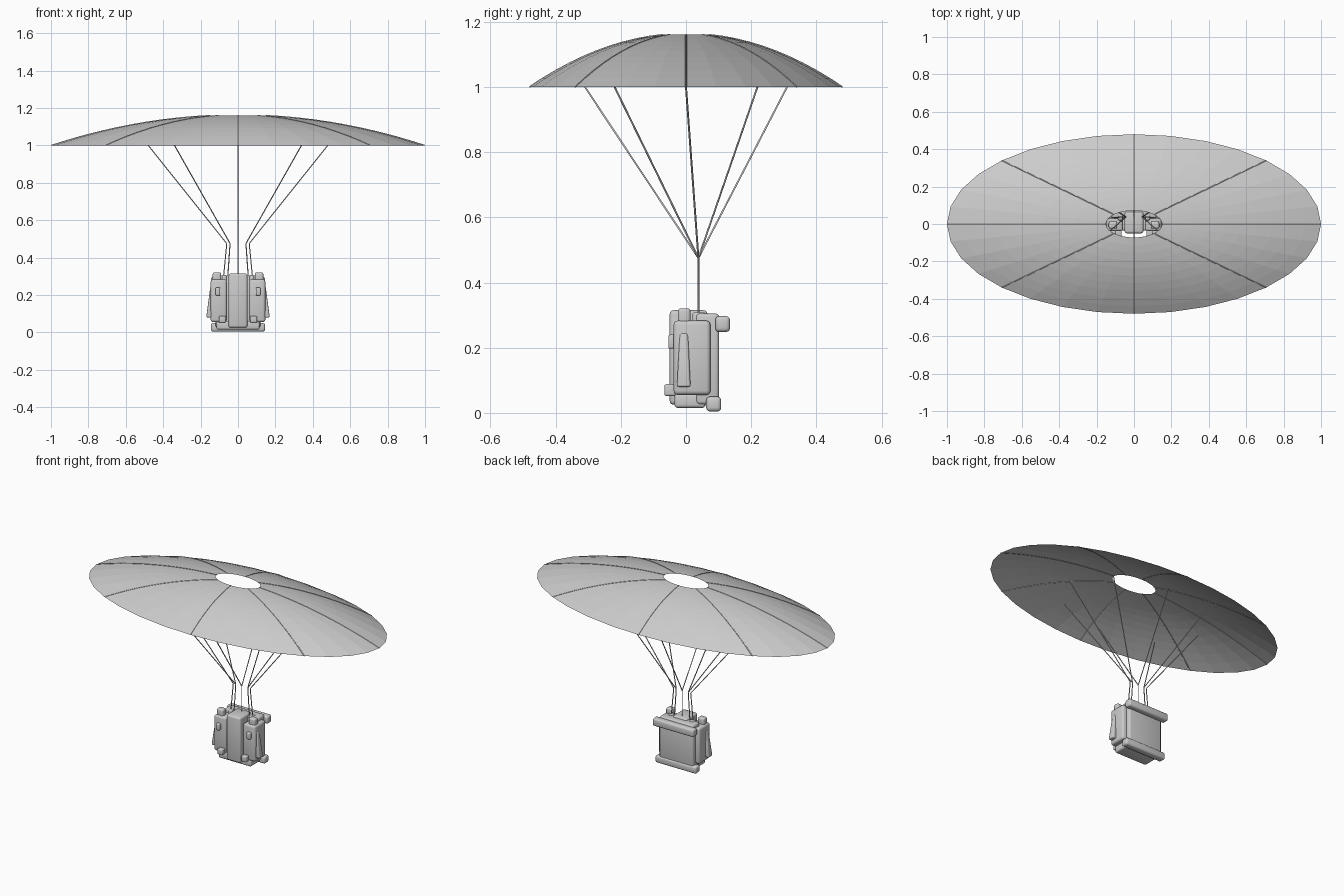
import bpy, bmesh
from math import sin, cos, pi
from mathutils import Vector

if "Cube" in bpy.data.objects:
    bpy.data.objects.remove(bpy.data.objects["Cube"])

grey = bpy.data.materials.new("plain_grey")
grey.use_nodes = True
COLOUR = (0.6, 0.6, 0.6, 1)
grey.diffuse_color = COLOUR
grey.node_tree.nodes["Principled BSDF"].inputs["Base Color"].default_value = COLOUR


def add(name, data):
    ob = bpy.data.objects.new(name, data)
    bpy.context.collection.objects.link(ob)
    data.materials.append(grey)
    return ob


def from_bmesh(name, bm):
    bmesh.ops.recalc_face_normals(bm, faces=bm.faces)
    mesh = bpy.data.meshes.new(name)
    bm.to_mesh(mesh)
    bm.free()
    return add(name, mesh)


def box(name, lo, hi, bevel=0.01, taper=None):
    """Rounded box between two corners; taper moves the corners it is given."""
    lo, hi = Vector(lo), Vector(hi)
    bm = bmesh.new()
    bmesh.ops.create_cube(bm, size=1)
    for v in bm.verts:
        v.co = (lo + hi) / 2 + v.co * (hi - lo)
        if taper:
            taper(v.co)
    bmesh.ops.bevel(bm, geom=bm.edges[:], offset=bevel, segments=3, profile=0.5,
                    affect='EDGES', clamp_overlap=True)
    return from_bmesh(name, bm)


def pair(name, lo, hi, bevel=0.01, taper=None):
    """Box on the left side (+x) and its mirror image on the right."""
    left = box("left_" + name, lo, hi, bevel, taper)
    bm = bmesh.new()
    bm.from_mesh(left.data)
    for v in bm.verts:
        v.co.x *= -1
    from_bmesh("right_" + name, bm)


def cord(name, points, radius=0.003):
    curve = bpy.data.curves.new(name, 'CURVE')
    curve.dimensions = '3D'
    curve.bevel_depth = radius
    curve.bevel_resolution = 1
    spline = curve.splines.new('POLY')
    spline.points.add(len(points) - 1)
    for p, co in zip(spline.points, points):
        p.co = (*co, 1)
    return add(name, curve)


# canopy: elliptical dome sheet with a vent hole
RINGS, SIDES, VENT = 10, 32, 0.15


def dome(r, a):
    return Vector((r * cos(a), 0.48 * r * sin(a), 1 + 0.164 * (1 - r * r)))


radii = [VENT + (1 - VENT) * i / RINGS for i in range(RINGS + 1)]
bm = bmesh.new()
rows = [[bm.verts.new(dome(r, 2 * pi * s / SIDES)) for s in range(SIDES)] for r in radii]
for inner, outer in zip(rows, rows[1:]):
    for s in range(SIDES):
        t = (s + 1) % SIDES
        bm.faces.new((inner[s], outer[s], outer[t], inner[t]))
from_bmesh("canopy", bm)

# seams over the canopy and suspension lines down to the pack
for k in range(8):
    a = k * pi / 4
    cord(f"canopy_seam_{k + 1}", [dome(r, a) for r in radii], 0.0025)
    cord(f"suspension_line_{k + 1}", [
        (0.48 * cos(a), 0.31 * sin(a), 1.0),
        (0.06 * cos(a), 0.038, 0.475),
        (0.08 * cos(a), 0.038, 0.27)])

# pack body
box("back_panel", (-0.12, 0.03, 0.025), (0.12, 0.102, 0.305), 0.012)
box("centre_column", (-0.05, -0.05, 0.025), (0.05, 0.066, 0.315), 0.012)
box("base_plate", (-0.115, -0.035, 0.015), (0.115, 0.06, 0.06), 0.01)
box("top_roll", (-0.145, 0.09, 0.248), (0.145, 0.135, 0.297), 0.012)
box("bottom_roll", (-0.145, 0.062, 0.004), (0.145, 0.108, 0.05), 0.012)

# side pouches and their fittings
pair("pouch", (0.06, -0.038, 0.055), (0.146, 0.075, 0.283), 0.013)
pair("pouch_cap", (0.09, -0.025, 0.26), (0.135, 0.014, 0.321), 0.01)
pair("pouch_clip", (0.095, -0.054, 0.197), (0.121, -0.03, 0.24), 0.006)
pair("lower_clip", (0.066, -0.066, 0.052), (0.102, -0.03, 0.088), 0.006)
pair("shoulder_loop", (0.062, 0.02, 0.26), (0.085, 0.06, 0.308), 0.006)


# side flap: thick at the foot, thin at the top
def flap_taper(co):
    if co.z > 0.2:
        co.x -= 0.022 if co.x > 0.15 else 0
        co.y = -0.006 + (co.y + 0.006) * 0.6


pair("side_flap", (0.135, -0.028, 0.08), (0.17, 0.014, 0.245), 0.008, flap_taper)
for ob in list(bpy.context.collection.objects):
    ob.select_set(False)

# the pack stays smooth on its rounded edges, the canopy stays faceted
for ob in bpy.context.collection.objects:
    if ob.type == 'MESH' and ob.data.materials[:1] == [grey] and ob.name != "canopy":
        ob.select_set(True)
        bpy.context.view_layer.objects.active = ob
bpy.ops.object.shade_smooth_by_angle(angle=0.6)
